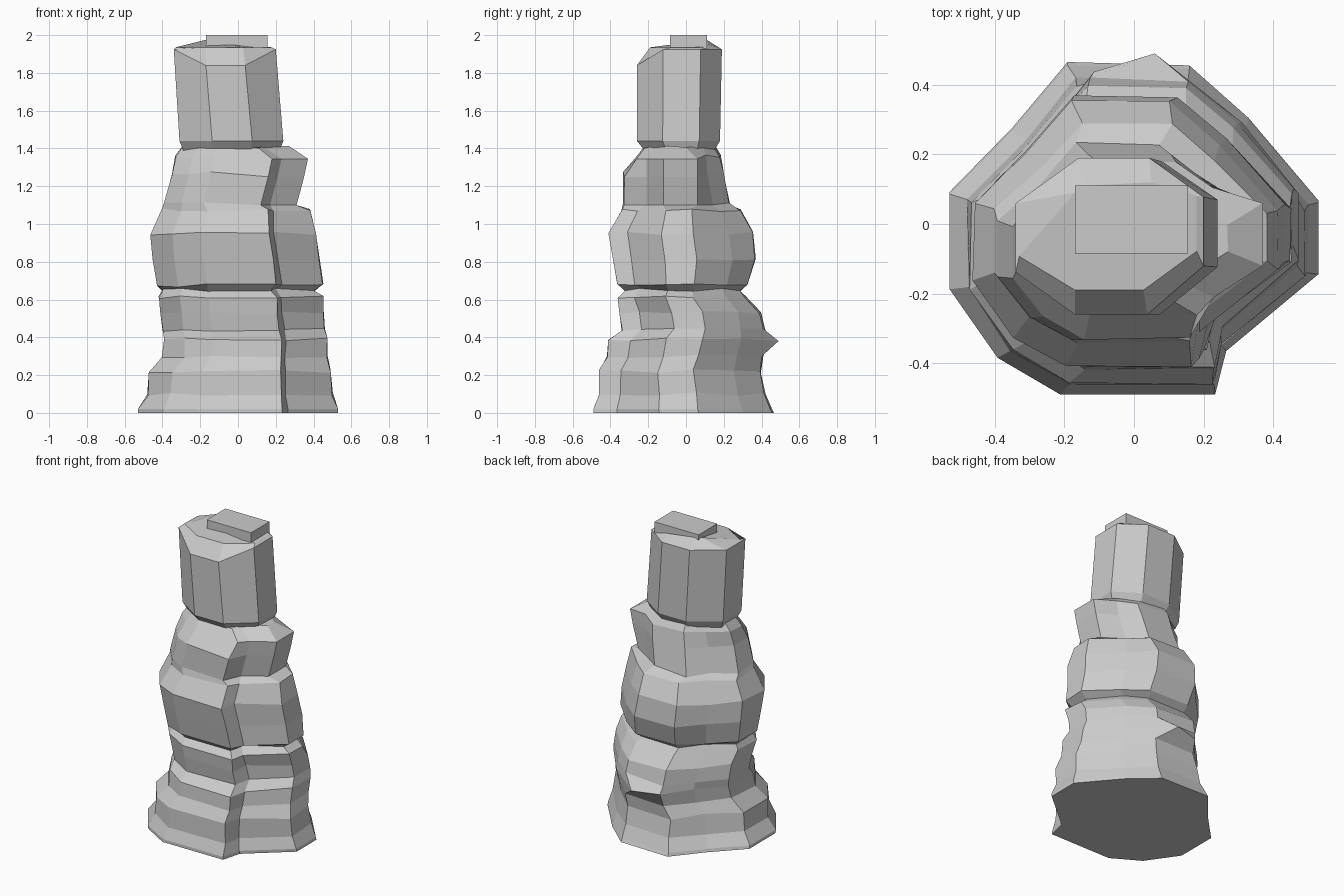
import bpy, bmesh, random

if "Cube" in bpy.data.objects:
    bpy.data.objects.remove(bpy.data.objects["Cube"])

random.seed(4)


def loft(name, rings):
    """Skin a closed flat-shaded solid through equal-length rings of points."""
    bm = bmesh.new()
    loops = [[bm.verts.new(p) for p in ring] for ring in rings]
    n = len(loops[0])
    for a, b in zip(loops, loops[1:]):
        for i in range(n):
            j = (i + 1) % n
            bm.faces.new((a[i], a[j], b[j], b[i]))
    bm.faces.new(loops[0][::-1])
    bm.faces.new(loops[-1])
    bmesh.ops.recalc_face_normals(bm, faces=bm.faces)
    mesh = bpy.data.meshes.new(name)
    bm.to_mesh(mesh)
    bm.free()
    obj = bpy.data.objects.new(name, mesh)
    bpy.context.collection.objects.link(obj)
    return obj


def fit(outline, x0, x1, y0, y1, z, jitter=0.0):
    """Stretch a -1..1 outline to the given extents, with slight roughness."""
    cx, cy, hx, hy = (x0 + x1) / 2, (y0 + y1) / 2, (x1 - x0) / 2, (y1 - y0) / 2
    r = lambda: random.uniform(-jitter, jitter)
    return [(cx + px * hx + r() * 0.5, cy + py * hy + r() * 0.5, z + r())
            for px, py in outline]


# Layered rock body: irregular outline with a vertical seam at front right
rock = [(1, -.28), (1, .15), (.62, .64), (.30, .95), (-.36, .97), (-.66, .58),
        (-1, .20), (-1, -.37), (-.74, -.78), (-.40, -1), (.44, -1), (.50, -.74)]

# left, right, front, back, height
strata = [
    (-.53, .53, -.49, .48, 0.00),
    (-.53, .53, -.49, .47, 0.02),
    (-.48, .50, -.46, .43, 0.10),
    (-.47, .49, -.46, .41, 0.22),
    (-.40, .47, -.42, .42, 0.30),
    (-.39, .47, -.41, .45, 0.39),
    (-.40, .46, -.34, .43, 0.44),
    (-.41, .45, -.35, .41, 0.53),
    (-.42, .45, -.36, .33, 0.61),
    (-.40, .40, -.32, .30, 0.65),
    (-.43, .45, -.36, .34, 0.675),
    (-.45, .43, -.39, .38, 0.81),
    (-.46, .41, -.41, .37, 0.95),
    (-.40, .38, -.34, .30, 1.075),
    (-.39, .32, -.33, .24, 1.105),
    (-.35, .35, -.33, .21, 1.27),
    (-.33, .36, -.26, .19, 1.36),
    (-.29, .27, -.22, .16, 1.405),
]
rings = [fit(rock, *s, jitter=0.0 if i < 2 else 0.009)
         for i, s in enumerate(strata)]
# back boulder juts out low down
rings[5][3] = (.06, .49, .38)
# right shoulder: blocky mass beside the recessed front face
for i, x, z in ((14, .31, 1.10), (15, .35, 1.25), (16, .37, 1.345)):
    rings[i][0] = (x, -.12, z)
    rings[i][1] = (x, .06, z)
    rings[i][11] = (x - .14, -.21, z)
    rings[i][10] = (x - .19, rings[i][10][1], z)
loft("rock_body", rings)

# Upper column: irregular octagon leaning slightly to the left
octagon = [(-1, .42), (-1, -.46), (-.37, -1), (.40, -1),
           (1, -.38), (1, .50), (.42, 1), (-.33, 1)]
foot = fit(octagon, -.29, .22, -.22, .15, 1.39)
base = fit(octagon, -.31, .24, -.26, .18, 1.44)
top = fit(octagon, -.34, .20, -.26, .19, 1.925)
rim = fit(octagon, -.33, .18, -.19, .17, 1.935)
for i in (2, 3):                       # bevelled front lip
    top[i] = (top[i][0], top[i][1], 1.84)
rim[0] = (-.17, .09, 1.975)            # broken crest rising at the back left
rim[7] = (-.14, .11, 1.975)
rim[6] = (.05, .12, 1.95)
loft("upper_column", [foot, base, top, rim])

# Flat cap slab
square = [(-1, -1), (1, -1), (1, 1), (-1, 1)]
loft("cap_slab", [fit(square, -.17, .155, -.085, .11, z) for z in (1.90, 2.0)])
